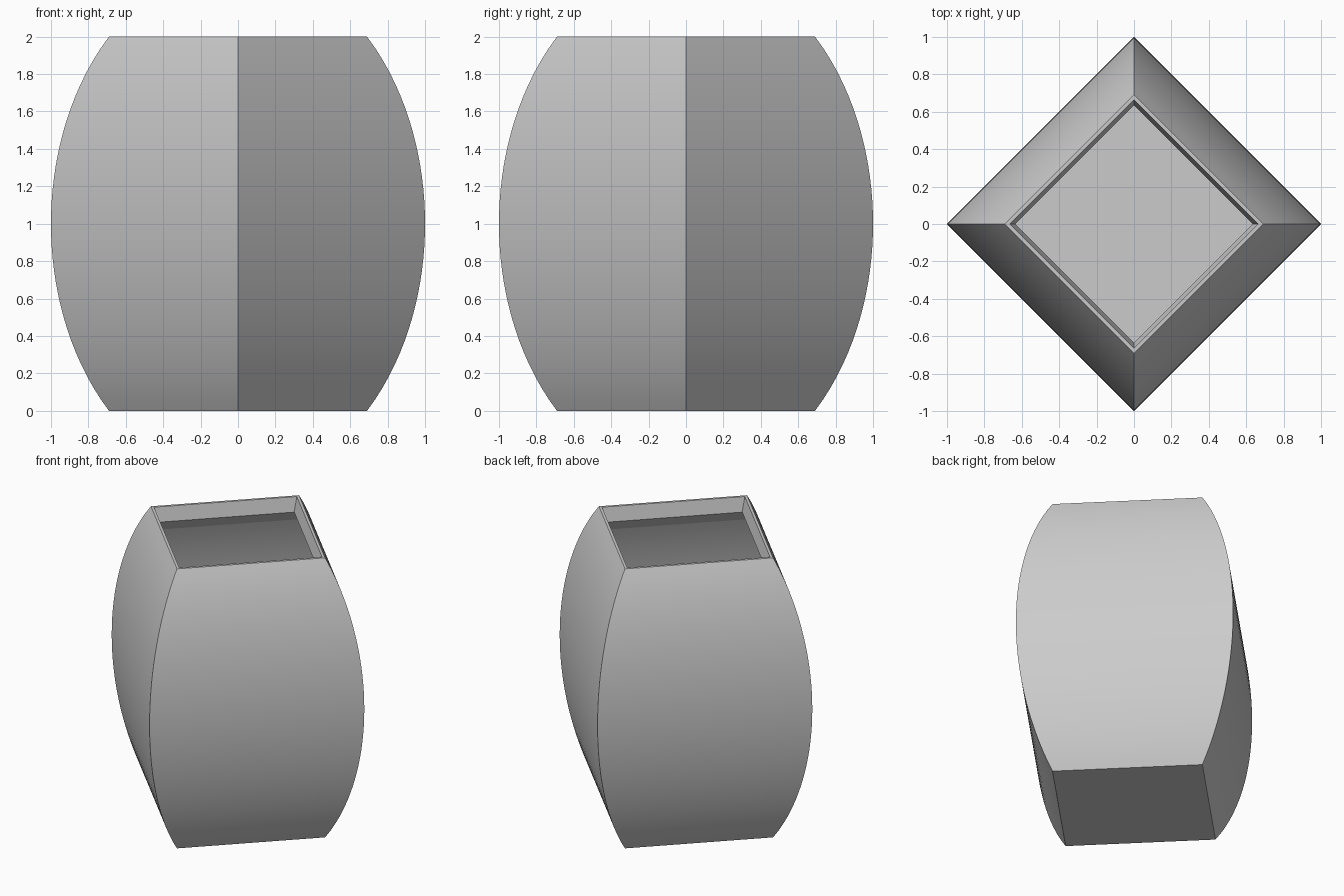
import bpy
import bmesh
import math

cube = bpy.data.objects.get("Cube")
if cube:
    bpy.data.objects.remove(cube, do_unlink=True)

SIDES = 4
STEPS = 32
RIM = 0.69       # corner radius at the top and bottom
WALL = 0.04      # wall thickness measured along the corners


def bulge(z):
    """Corner radius of the outer wall at height z."""
    return math.sqrt(1 - (1 - RIM ** 2) * (z - 1) ** 2)


def wall(z_from, z_to, inset=0.0):
    """Profile points along the bulging wall."""
    heights = [z_from + (z_to - z_from) * i / STEPS for i in range(STEPS + 1)]
    return [(bulge(z) - inset, z) for z in heights]


# Plain grey material
grey = bpy.data.materials.new("plain grey")
grey.use_nodes = True
colour = (0.6, 0.6, 0.6, 1)
grey.diffuse_color = colour
grey.node_tree.nodes["Principled BSDF"].inputs["Base Color"].default_value = colour

# Outer wall, flat lip, tapered collar, then the hollow inside
profile = wall(0, 2)
profile += [(0.665, 2), (0.635, 1.9)]
profile += wall(1.8, 0.05, WALL)

# Sweep the profile round a square, corners on the axes
bm = bmesh.new()
rings = []
for r, z in profile:
    angles = [math.tau * k / SIDES for k in range(SIDES)]
    rings.append([bm.verts.new((r * math.cos(a), r * math.sin(a), z)) for a in angles])
for low, high in zip(rings, rings[1:]):
    for k in range(SIDES):
        n = (k + 1) % SIDES
        bm.faces.new((low[k], low[n], high[n], high[k]))

# Base underside and inner floor
bm.faces.new(rings[0][::-1])
bm.faces.new(rings[-1])
bmesh.ops.recalc_face_normals(bm, faces=bm.faces)

mesh = bpy.data.meshes.new("square_vase")
bm.to_mesh(mesh)
bm.free()
mesh.materials.append(grey)
vase = bpy.data.objects.new("square_vase", mesh)
bpy.context.collection.objects.link(vase)

# Smooth along the bulge, crisp at corners and rim
bpy.ops.object.select_all(action="DESELECT")
vase.select_set(True)
bpy.context.view_layer.objects.active = vase
bpy.ops.object.shade_smooth_by_angle(angle=math.radians(12))
